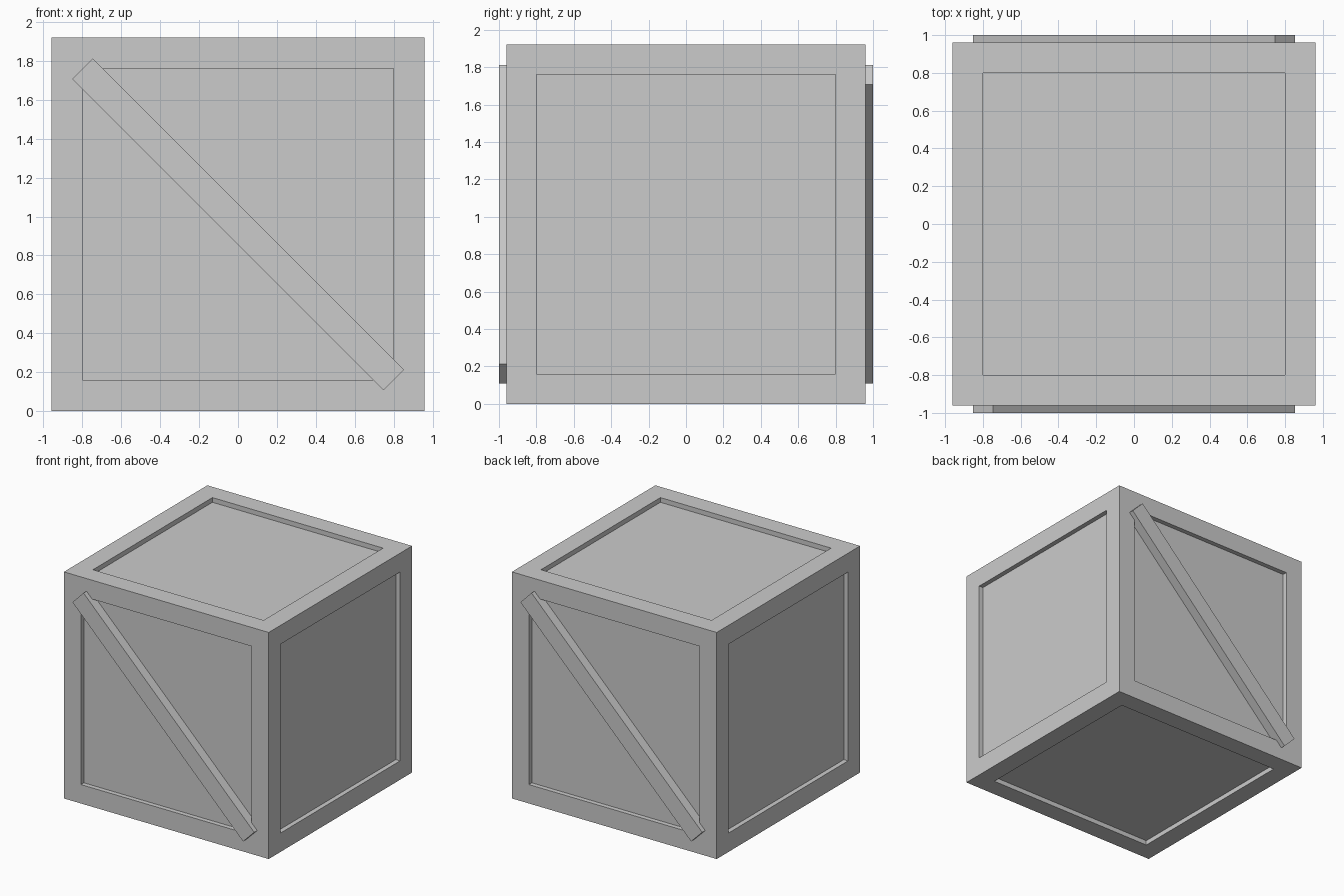
import bpy, bmesh
from math import radians
from mathutils import Matrix, Vector

if "Cube" in bpy.data.objects:
    bpy.data.objects.remove(bpy.data.objects["Cube"])

SIZE, FRAME, RECESS = 1.92, 0.16, 0.04
MID = SIZE / 2


def make_object(name, bm):
    bmesh.ops.recalc_face_normals(bm, faces=bm.faces[:])
    mesh = bpy.data.meshes.new(name)
    bm.to_mesh(mesh)
    bm.free()
    obj = bpy.data.objects.new(name, mesh)
    bpy.context.collection.objects.link(obj)
    return obj


# Crate body: cube with a recessed square panel on every side
bm = bmesh.new()
bmesh.ops.create_cube(bm, size=SIZE, matrix=Matrix.Translation((0, 0, MID)))
panels = bm.faces[:]
bmesh.ops.inset_individual(bm, faces=panels, thickness=FRAME, use_even_offset=True)
pushed = bmesh.ops.extrude_discrete_faces(bm, faces=panels)["faces"]
for face in pushed:
    face.normal_update()
    bmesh.ops.translate(bm, verts=face.verts[:], vec=-face.normal * RECESS)
make_object("crate_body", bm)


# Diagonal braces: front one runs upper left to lower right, back one is turned half way round
def brace(name, turn):
    length, width, outer, inner = 2.263, 0.148, 1.0, 0.91
    bm = bmesh.new()
    matrix = (Matrix.Rotation(turn, 4, 'Z')
              @ Matrix.Translation((0, -(outer + inner) / 2, MID))
              @ Matrix.Rotation(radians(45), 4, 'Y')
              @ Matrix.Diagonal((length, outer - inner, width, 1)))
    bmesh.ops.create_cube(bm, size=1, matrix=matrix)
    make_object(name, bm)


brace("front_brace", 0)
brace("back_brace", radians(180))
